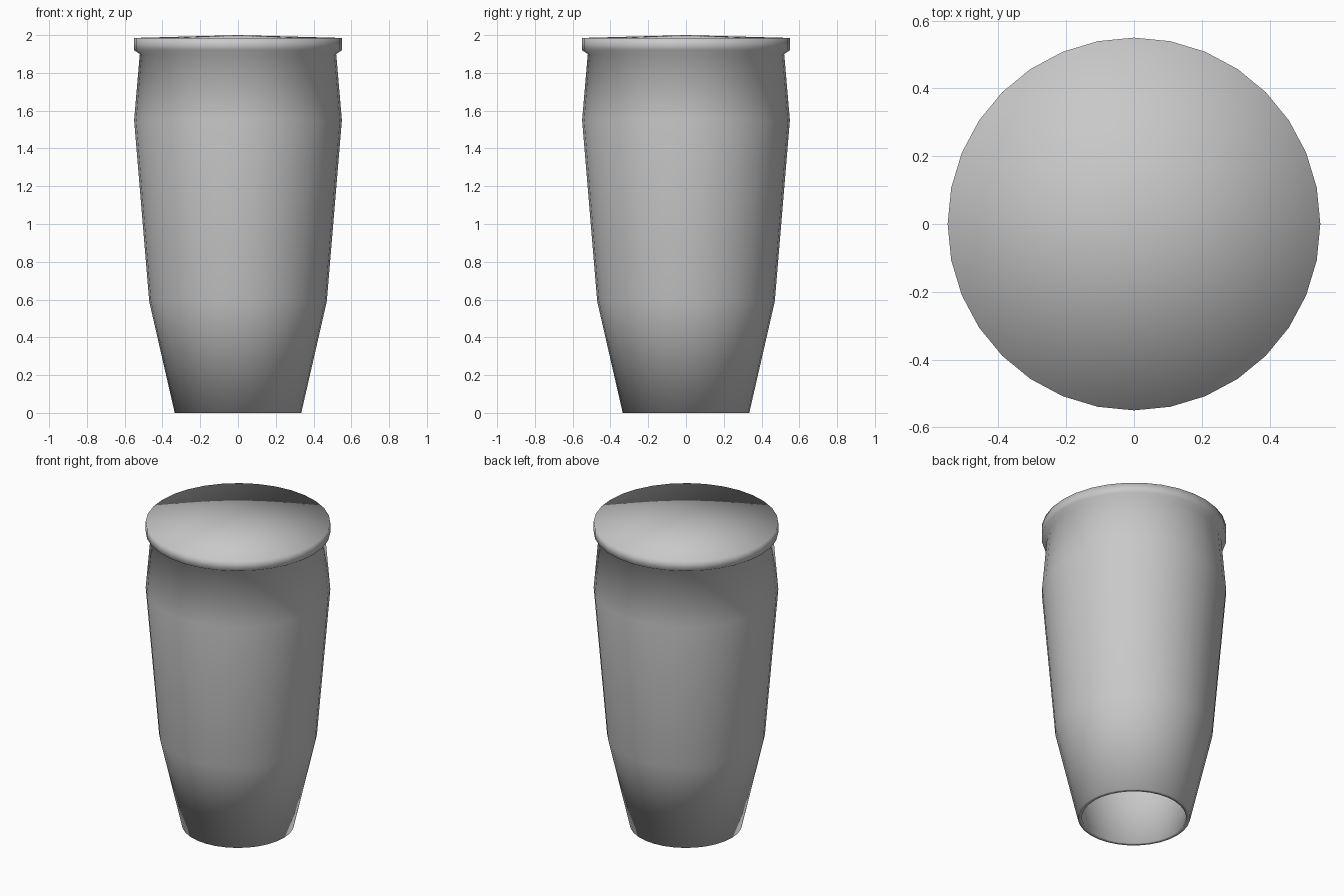
import bpy, bmesh, math

SIDES = 32
WALL = 0.025

cube = bpy.data.objects.get("Cube")
if cube:
    bpy.data.objects.remove(cube, do_unlink=True)

# One grey for the whole vessel
grey = bpy.data.materials.new("plain_grey")
grey.use_nodes = True
colour = (0.58, 0.58, 0.58, 1)
grey.diffuse_color = colour
grey.node_tree.nodes["Principled BSDF"].inputs["Base Color"].default_value = colour


def lathe(name, profile):
    """Spin a list of (radius, height) points around the z axis."""
    bm = bmesh.new()
    verts = [bm.verts.new((r, 0, z)) for r, z in profile]
    edges = [bm.edges.new(pair) for pair in zip(verts, verts[1:])]
    bmesh.ops.spin(bm, geom=verts + edges, cent=(0, 0, 0), axis=(0, 0, 1),
                   angle=math.tau, steps=SIDES, use_merge=True)
    bmesh.ops.remove_doubles(bm, verts=bm.verts, dist=0.0005)
    bmesh.ops.recalc_face_normals(bm, faces=bm.faces)
    for face in bm.faces:
        face.smooth = True
    mesh = bpy.data.meshes.new(name)
    bm.to_mesh(mesh)
    bm.free()
    mesh.materials.append(grey)
    obj = bpy.data.objects.new(name, mesh)
    bpy.context.collection.objects.link(obj)
    return obj


# Shallow domed cap with a straight rim and a slanted ledge below it
cap = [(0, 2.0), (0.55, 1.985), (0.55, 1.92)]
# Outer wall, from the neck over the shoulder down to the open foot
wall = [(0.52, 1.9), (0.55, 1.55), (0.47, 0.59), (0.335, 0)]
# Inner wall follows the outer one up to the closed underside of the cap
liner = [(r - WALL, z) for r, z in reversed(wall)] + [(0, 1.91)]

lathe("capped_vessel", cap + wall + liner)
